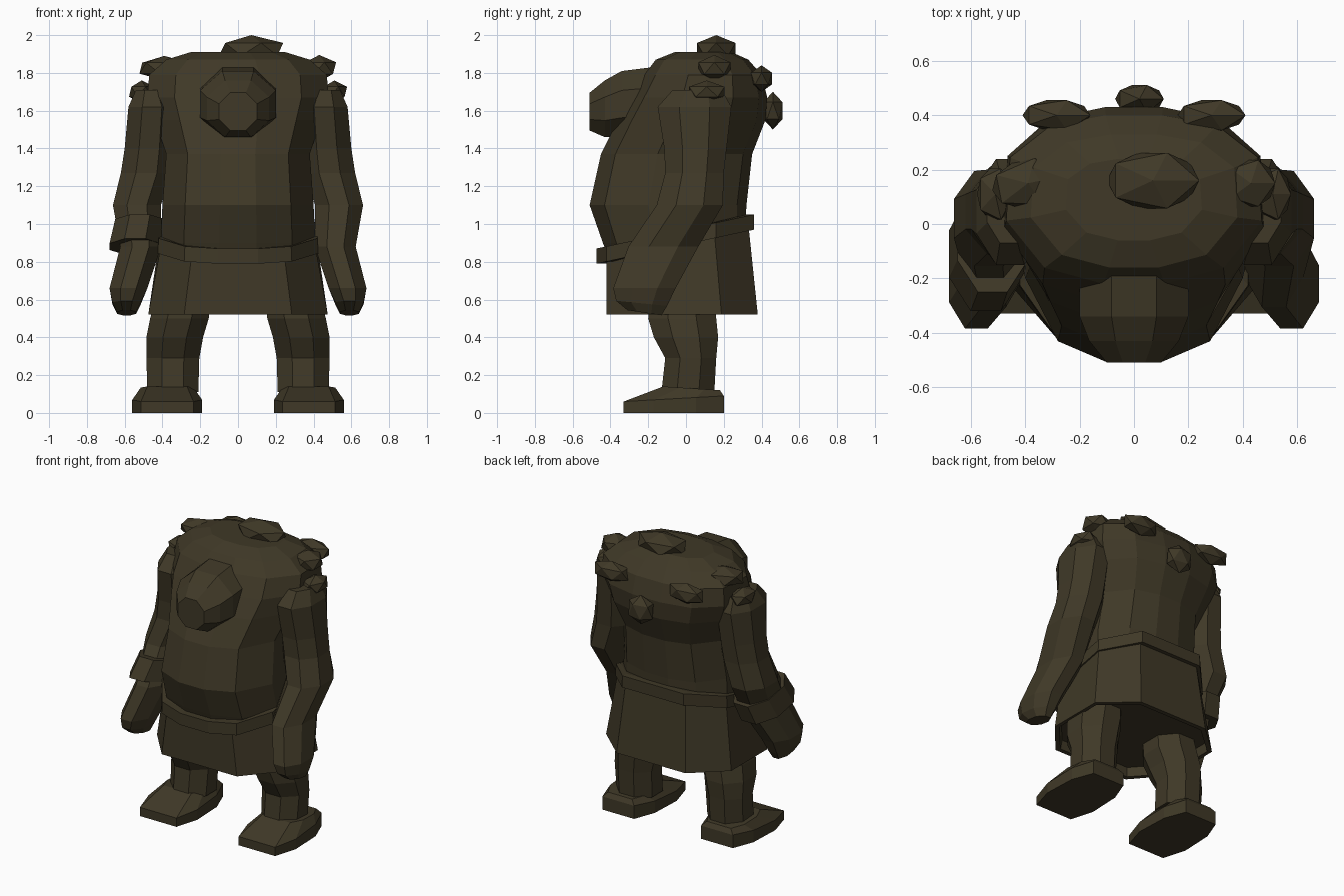
import bpy
import bmesh
from math import cos, sin, pi
from mathutils import Vector, Matrix

cube = bpy.data.objects.get("Cube")
if cube:
    bpy.data.objects.remove(cube, do_unlink=True)

mat = bpy.data.materials.new("dark olive brown")
mat.use_nodes = True
color = (0.05, 0.04, 0.02, 1)
mat.diffuse_color = color
bsdf = next(n for n in mat.node_tree.nodes if n.type == 'BSDF_PRINCIPLED')
bsdf.inputs["Base Color"].default_value = color
bsdf.inputs["Roughness"].default_value = 0.9


def finish(bm, name):
    bmesh.ops.recalc_face_normals(bm, faces=bm.faces[:])
    mesh = bpy.data.meshes.new(name)
    bm.to_mesh(mesh)
    bm.free()
    mesh.materials.append(mat)
    obj = bpy.data.objects.new(name, mesh)
    bpy.context.scene.collection.objects.link(obj)
    return obj


def loft(name, rings):
    """Skin a list of equal-length rings and cap both ends."""
    bm = bmesh.new()
    loops = [[bm.verts.new(p) for p in ring] for ring in rings]
    n = len(loops[0])
    for a, b in zip(loops, loops[1:]):
        for i in range(n):
            j = (i + 1) % n
            bm.faces.new((a[i], a[j], b[j], b[i]))
    bm.faces.new(loops[0])
    bm.faces.new(loops[-1])
    return finish(bm, name)


def section(half, width, front, back, z_front, z_back=None):
    """Scale a mirrored half outline to a width and a front/back span."""
    z_back = z_front if z_back is None else z_back
    outline = half + [(-x, y) for x, y in reversed(half)]
    ring = []
    for x, y in outline:
        t = (y + 1) / 2
        ring.append((x * width, front + (back - front) * t,
                     z_front + (z_back - z_front) * t))
    return ring


def oval(x, y, z, rx, ry, slope=0.0, side=1):
    """Eight-sided limb ring with flat front, back and sides."""
    k = 1 / cos(pi / 8)
    ring = []
    for i in range(8):
        a = (i + 0.5) * pi / 4
        dy = ry * k * sin(a)
        ring.append((side * (x + rx * k * cos(a)), y + dy, z - slope * dy))
    return ring


def rock(name, center, size, turn=0.0):
    bm = bmesh.new()
    bmesh.ops.create_icosphere(bm, subdivisions=1, radius=1)
    place = (Matrix.Translation(Vector(center)) @ Matrix.Rotation(turn, 4, 'Z')
             @ Matrix.Diagonal((*size, 1)))
    bmesh.ops.transform(bm, matrix=place, verts=bm.verts[:])
    return finish(bm, name)


# Hunched torso: width, front, back, height
BODY = [(0.24, -1), (0.7, -0.81), (1, -0.25), (0.97, 0.5), (0.65, 0.88), (0.22, 1)]
loft("torso", [section(BODY, *r) for r in (
    (0.40, -0.41, 0.31, 0.82),
    (0.41, -0.44, 0.31, 0.90),
    (0.40, -0.51, 0.32, 1.10),
    (0.38, -0.45, 0.35, 1.37),
    (0.44, -0.36, 0.42, 1.55),
    (0.48, -0.29, 0.43, 1.67),
    (0.47, -0.22, 0.40, 1.79),
    (0.38, -0.16, 0.33, 1.87),
    (0.25, -0.06, 0.24, 1.91))])

# Skirt with a recessed underside, and tilted belt
SKIRT = [(0.6, -1), (1, -0.45), (1, 0.52), (0.55, 1)]
loft("skirt", [
    section(SKIRT, 0.41, -0.42, 0.33, 0.83, 1.0),
    section(SKIRT, 0.475, -0.42, 0.38, 0.52),
    section(SKIRT, 0.45, -0.39, 0.35, 0.52),
    section(SKIRT, 0.44, -0.38, 0.34, 0.58)])
BELT = [(0.25, -1), (0.67, -0.87), (1, -0.4), (1, 0.52), (0.55, 1)]
loft("belt", [
    section(BELT, 0.40, -0.43, 0.32, 0.87, 1.05),
    section(BELT, 0.42, -0.475, 0.36, 0.87, 1.05),
    section(BELT, 0.425, -0.475, 0.36, 0.79, 0.97),
    section(BELT, 0.40, -0.41, 0.32, 0.79, 0.97)])

# Blunt snout-like head: y, center height, half width, half height
head = []
for y, z, rx, rz in ((0.0, 1.67, 0.17, 0.17), (-0.18, 1.645, 0.2, 0.185),
                     (-0.34, 1.635, 0.2, 0.175), (-0.43, 1.61, 0.165, 0.15),
                     (-0.51, 1.595, 0.1, 0.1)):
    head.append([(px, y, z + pz) for px, pz, _ in oval(0, 0, 0, rx, rz)])
loft("head", head)

# Arms, legs and feet on both sides
FOOT = [(0.75, -1), (1, -0.4), (0.95, 0.45), (0.65, 1)]
for side, label in ((1, "left"), (-1, "right")):
    loft(label + "_arm", [oval(*r, side=side) for r in (
        (0.46, 0.06, 1.71, 0.08, 0.13),
        (0.455, 0.045, 1.62, 0.125, 0.195),
        (0.47, 0.05, 1.40, 0.13, 0.165),
        (0.485, 0.045, 1.27, 0.135, 0.155),
        (0.535, 0.02, 1.10, 0.127, 0.175),
        (0.515, -0.12, 0.88, 0.108, 0.185),
        (0.58, -0.22, 0.66, 0.1, 0.165),
        (0.59, -0.235, 0.58, 0.075, 0.135, 0.1),
        (0.59, -0.22, 0.53, 0.05, 0.09, 0.15))])
    loft(label + "_leg", [oval(*r, side=side) for r in (
        (0.29, -0.02, 0.62, 0.14, 0.17),
        (0.31, -0.02, 0.50, 0.155, 0.18),
        (0.335, 0.0, 0.40, 0.15, 0.17),
        (0.345, 0.025, 0.29, 0.14, 0.135),
        (0.345, 0.01, 0.11, 0.135, 0.14))])
    foot = []
    for w, front, back, zf, zb in ((0.185, -0.33, 0.2, 0, 0),
                                   (0.185, -0.33, 0.2, 0.06, 0.09),
                                   (0.14, -0.12, 0.18, 0.14, 0.12)):
        foot.append([(x + side * 0.375, y, z)
                     for x, y, z in section(FOOT, w, front, back, zf, zb)])
    loft(label + "_foot", foot)

# Cuff on the right forearm
loft("right_cuff", [oval(*r, side=-1) for r in (
    (0.52, -0.05, 1.01, 0.10, 0.16, 0.2),
    (0.52, -0.05, 1.01, 0.13, 0.20, 0.2),
    (0.545, -0.11, 0.88, 0.135, 0.21, 0.2),
    (0.545, -0.11, 0.88, 0.10, 0.16, 0.2))])

# Rocks growing on the back and shoulders
rock("top_rock", (0.07, 0.16, 1.925), (0.19, 0.12, 0.075))
rock("right_upper_rock", (-0.39, 0.15, 1.825), (0.15, 0.10, 0.065), 0.2)
rock("left_upper_rock", (0.43, 0.15, 1.825), (0.10, 0.10, 0.07))
rock("center_back_rock", (0.02, 0.46, 1.60), (0.10, 0.06, 0.10))
for side, label in ((1, "left"), (-1, "right")):
    rock(label + "_shoulder_rock", (side * 0.51, 0.11, 1.70), (0.075, 0.11, 0.06))
    rock(label + "_back_rock", (side * 0.285, 0.40, 1.77), (0.14, 0.065, 0.07))
